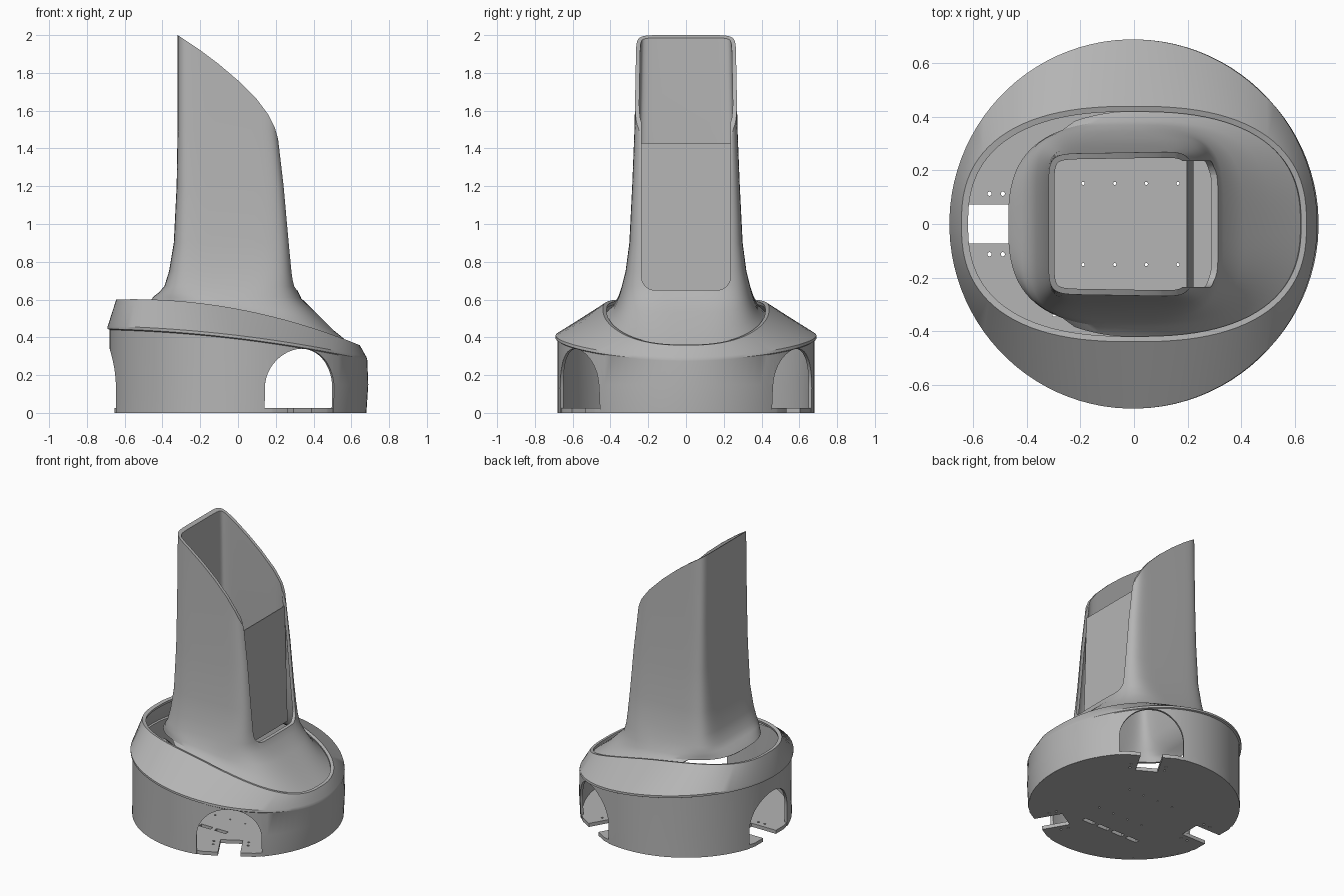
import bpy, bmesh, math
from mathutils import Matrix, Vector

cube = bpy.data.objects.get("Cube")
if cube:
    bpy.data.objects.remove(cube, do_unlink=True)

SEG = 96
grey = bpy.data.materials.new("satin grey")
grey.use_nodes = True
GREY = (0.46, 0.46, 0.46, 1)
grey.diffuse_color = GREY
grey.node_tree.nodes["Principled BSDF"].inputs["Base Color"].default_value = GREY


def make(name, bm):
    mesh = bpy.data.meshes.new(name)
    bm.to_mesh(mesh)
    bm.free()
    mesh.materials.append(grey)
    obj = bpy.data.objects.new(name, mesh)
    bpy.context.collection.objects.link(obj)
    return obj


def ring(x0, x1, half_y, power, height):
    """Rounded loop from x0 to x1; height is a function of x."""
    pts = []
    for i in range(SEG):
        t = math.tau * (i + 0.5) / SEG
        c, s = math.cos(t), math.sin(t)
        x = (x0 + x1) / 2 + (x1 - x0) / 2 * math.copysign(abs(c) ** (2 / power), c)
        y = half_y * math.copysign(abs(s) ** (2 / power), s)
        pts.append((x, y, height(x)))
    return pts


def loft(name, rings, keep=lambda level, x: True):
    bm = bmesh.new()
    loops = [[bm.verts.new(p) for p in r] for r in rings]
    for level, (a, b) in enumerate(zip(loops, loops[1:])):
        for i in range(SEG):
            j = (i + 1) % SEG
            if keep(level, (a[i].co.x + a[j].co.x) / 2):
                bm.faces.new((a[i], a[j], b[j], b[i]))
    bmesh.ops.delete(bm, geom=[v for v in bm.verts if not v.link_faces], context='VERTS')
    return make(name, bm)


def prism(name, points, axis_vec, matrix=Matrix()):
    """Extrude a closed outline along a vector."""
    bm = bmesh.new()
    face = bm.faces.new([bm.verts.new(p) for p in points])
    out = bmesh.ops.extrude_face_region(bm, geom=[face])
    bmesh.ops.translate(bm, vec=axis_vec,
                        verts=[v for v in out["geom"] if isinstance(v, bmesh.types.BMVert)])
    bmesh.ops.recalc_face_normals(bm, faces=bm.faces)
    bm.transform(matrix)
    return make(name, bm)


def box(name, lo, hi, matrix=Matrix()):
    pts = [(lo[0], lo[1], lo[2]), (hi[0], lo[1], lo[2]), (hi[0], hi[1], lo[2]), (lo[0], hi[1], lo[2])]
    return prism(name, pts, (0, 0, hi[2] - lo[2]), matrix)


def drill(x, y, matrix=Matrix(), r=0.008):
    pts = [(x + r * math.cos(a * math.tau / 10), y + r * math.sin(a * math.tau / 10), -0.05) for a in range(10)]
    return prism("drill", pts, (0, 0, 0.15), matrix)


def finish(obj, cutters=(), thickness=0):
    if thickness:
        mod = obj.modifiers.new("thickness", 'SOLIDIFY')
        mod.thickness = thickness
        mod.offset = -1
    for c in cutters:
        c.hide_render = True
        mod = obj.modifiers.new("cut", 'BOOLEAN')
        mod.operation = 'DIFFERENCE'
        mod.solver = 'EXACT'
        mod.object = c
    bpy.ops.object.select_all(action='DESELECT')
    bpy.context.view_layer.objects.active = obj
    obj.select_set(True)
    bpy.ops.object.convert(target='MESH')
    bpy.ops.object.shade_smooth_by_angle(angle=math.radians(30))
    for c in cutters:
        bpy.data.objects.remove(c, do_unlink=True)


def flat(z):
    return lambda x: z


def ridge(x, drop=0):
    return 0.41 - 0.12 * x - 0.07 * x * x - drop


def rim(x, drop=0):
    return 0.55 - 0.1875 * x - 0.17 * x * x - drop


ARCHES = [Matrix.Rotation(math.radians(a), 4, 'Z') for a in (60, 180, 300)]

# Round base shell with sloped collar and oval opening
shell = loft("base_shell", [
    ring(-0.68, 0.68, 0.68, 2, flat(0)),
    ring(-0.68, 0.69, 0.68, 2, flat(0.15)),
    ring(-0.68, 0.685, 0.68, 2, lambda x: ridge(x, 0.02)),
    ring(-0.69, 0.685, 0.69, 2, lambda x: ridge(x, 0.015)),
    ring(-0.69, 0.68, 0.69, 2, ridge),
    ring(-0.645, 0.645, 0.44, 2.5, rim),
    ring(-0.62, 0.625, 0.42, 2.5, lambda x: rim(x, 0.005)),
])
arch_cutters = []
for m in ARCHES:
    arc = [(0.45, 0.21 * math.cos(math.pi * i / 24), 0.13 + 0.21 * math.sin(math.pi * i / 24)) for i in range(25)]
    arch_cutters.append(prism("arch_cutter", [(0.45, 0.21, -0.1)] + arc + [(0.45, -0.21, -0.1)], (0.5, 0, 0), m))
finish(shell, arch_cutters, 0.018)

# Floor plate with flat edges and notches at each arch, slots and screw holes
bm = bmesh.new()
bmesh.ops.create_cone(bm, cap_ends=True, segments=SEG, radius1=0.675, radius2=0.675, depth=0.025,
                      matrix=Matrix.Translation((0, 0, 0.0125)))
plate = make("floor_plate", bm)
cuts = []
for m in ARCHES:
    cuts.append(box("edge_cutter", (0.655, -0.4, -0.1), (0.9, 0.4, 0.1), m))
    cuts.append(box("notch_cutter", (0.465, -0.072, -0.1), (0.8, 0.072, 0.1), m))
    cuts += [drill(x, s * 0.113, m) for x in (0.49, 0.54) for s in (-1, 1)]
for i in range(4):
    x = -0.26 + 0.12 * i
    cuts.append(box("slot_cutter", (x - 0.045, -0.345, -0.1), (x + 0.045, -0.315, 0.1)))
    cuts += [drill(-0.19 + 0.118 * i, s * 0.152, r=0.006) for s in (-1, 1)]
finish(plate, cuts)

# Tower with flared skirt, open at the back of the collar
tower = loft("tower", [
    ring(-0.47, 0.625, 0.425, 2.5, lambda x: rim(x, 0.025)),
    ring(-0.47, 0.51, 0.385, 2.8, lambda x: 0.555 - 0.15 * x - 0.17 * x * x),
    ring(-0.445, 0.41, 0.37, 3.2, lambda x: 0.585 - 0.1 * x - 0.06 * x * x),
    ring(-0.42, 0.335, 0.355, 4, lambda x: 0.62 - 0.04 * x),
    ring(-0.39, 0.305, 0.34, 5, flat(0.67)),
    ring(-0.365, 0.292, 0.32, 6, flat(0.75)),
    ring(-0.34, 0.277, 0.30, 7, flat(0.9)),
    ring(-0.325, 0.25, 0.285, 8, flat(1.2)),
    ring(-0.32, 0.215, 0.273, 9, flat(1.5)),
    ring(-0.32, 0.205, 0.262, 9, flat(2.04)),
], keep=lambda level, x: level > 0 or x > -0.21)
outline = [(-0.32, 2.0), (-0.2, 1.92), (-0.1, 1.845), (0, 1.76), (0.1, 1.66), (0.16, 1.58),
           (0.195, 1.51), (0.215, 1.44), (0.228, 1.37), (0.24, 1.29), (0.6, 1.29), (0.6, 2.2), (-0.6, 2.2), (-0.6, 2.0)]
top_cutter = prism("top_cutter", [(x, -0.6, z) for x, z in outline], (0, 1.2, 0))
sill = [(0, -0.235, 1.6)]
for start, side in ((180, -1), (270, 1)):
    for k in range(7):
        a = math.radians(start + 15 * k)
        sill.append((0, side * 0.165 + 0.07 * math.cos(a), 0.72 + 0.07 * math.sin(a)))
sill.append((0, 0.235, 1.6))
slot_cutter = prism("slot_cutter", [(0.1, y, z) for _, y, z in sill], (0.6, 0, 0))
finish(tower, [top_cutter, slot_cutter], 0.022)

# Inner panel closing the lower part of the slot
panel = prism("inner_panel", [(0.195, -0.238, 1.43), (0.2, -0.238, 1.43), (0.222, -0.238, 0.62), (0.2, -0.238, 0.62)],
              (0, 0.476, 0))
finish(panel)
